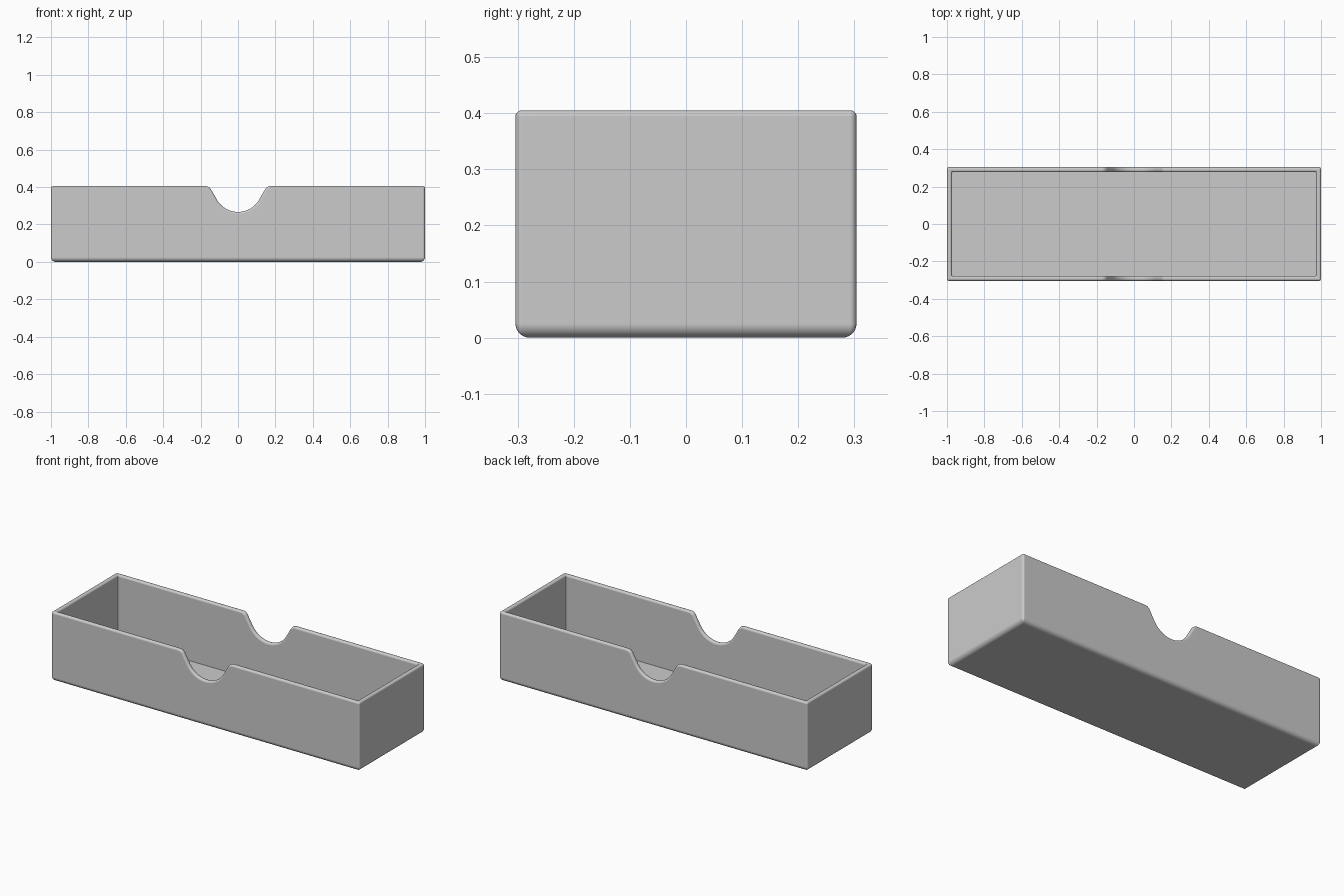
import bpy
import bmesh
from math import sin, cos, pi, radians, tan

cube = bpy.data.objects.get("Cube")
if cube:
    bpy.data.objects.remove(cube, do_unlink=True)

HALF_X, HALF_Y, HEIGHT = 1.0, 0.304, 0.405
WALL, RIM, FOOT, FLOOR = 0.027, 0.011, 0.025, 0.027
CORNER, STEPS = 0.012, 4

# Plain grey plastic
grey = bpy.data.materials.new("grey plastic")
grey.use_nodes = True
colour = (0.6, 0.6, 0.6, 1)
grey.diffuse_color = colour
grey.node_tree.nodes["Principled BSDF"].inputs["Base Color"].default_value = colour


def notch_profile(r=0.13, fillet=0.035, depth=0.138):
    """Finger notch, left to right: (x, z, normal x, normal z)."""
    zc = HEIGHT - depth + r
    slope = radians(60)
    top_x = r * sin(slope) + (HEIGHT - zc + r * cos(slope)) / tan(slope)
    fx = top_x + fillet * tan(slope / 2)
    right = []
    for i in range(13):                      # round bottom
        a = slope * i / 12
        right.append((r * sin(a), zc - r * cos(a), -sin(a), cos(a)))
    for i in range(9):                       # soft shoulder
        a = slope * (1 - i / 8)
        right.append((fx - fillet * sin(a), HEIGHT - fillet * (1 - cos(a)),
                      -sin(a), cos(a)))
    left = [(-x, z, -nx, nz) for x, z, nx, nz in reversed(right[1:])]
    return left + right


NOTCH = notch_profile()


def ring(inset, drop=None, z=None):
    """One loop round the box; drop follows the rim, z is a flat height."""
    hx, hy = HALF_X - inset, HALF_Y - inset
    r = max(CORNER - inset, 0.003)
    d = drop or 0
    pts = []
    for k, (sx, sy) in enumerate([(1, 1), (-1, 1), (-1, -1), (1, -1)]):
        for i in range(STEPS + 1):
            a = (k + i / STEPS) * pi / 2
            pts.append((sx * (hx - r) + r * cos(a), sy * (hy - r) + r * sin(a),
                        HEIGHT - d if z is None else z))
        if k in (0, 2):                      # long walls carry the notch
            for x, top, nx, nz in (reversed(NOTCH) if k == 0 else NOTCH):
                pts.append((x - nx * d, sy * hy, top - nz * d if z is None else z))
    return pts


# Rings from the underside, up the outside, over the rim, down to the floor
rings = []
for i in range(7):
    a = i / 6 * pi / 2
    rings.append(ring(FOOT * (1 - sin(a)), z=FOOT * (1 - cos(a))))
for i in range(6):
    a = i / 5 * pi / 2
    rings.append(ring(RIM * (1 - cos(a)), drop=RIM * (1 - sin(a))))
for i in range(6):
    a = i / 5 * pi / 2
    rings.append(ring(WALL - RIM * (1 - sin(a)), drop=RIM * (1 - cos(a))))
rings.append(ring(WALL, z=FLOOR))

bm = bmesh.new()
loops = [[bm.verts.new(p) for p in pts] for pts in rings]
for low, high in zip(loops, loops[1:]):
    n = len(low)
    for i in range(n):
        j = (i + 1) % n
        bm.faces.new((low[i], low[j], high[j], high[i]))
bm.faces.new(list(reversed(loops[0])))       # underside
bm.faces.new(loops[-1])                      # inner floor
bmesh.ops.recalc_face_normals(bm, faces=bm.faces)

mesh = bpy.data.meshes.new("open_tray")
bm.to_mesh(mesh)
bm.free()
mesh.materials.append(grey)
tray = bpy.data.objects.new("open_tray", mesh)
bpy.context.collection.objects.link(tray)

# Smooth rounded edges, crisp inside corners
bpy.ops.object.select_all(action="DESELECT")
tray.select_set(True)
bpy.context.view_layer.objects.active = tray
bpy.ops.object.shade_smooth_by_angle(angle=radians(35))
weighted = tray.modifiers.new("Flat walls", "WEIGHTED_NORMAL")
weighted.keep_sharp = True
